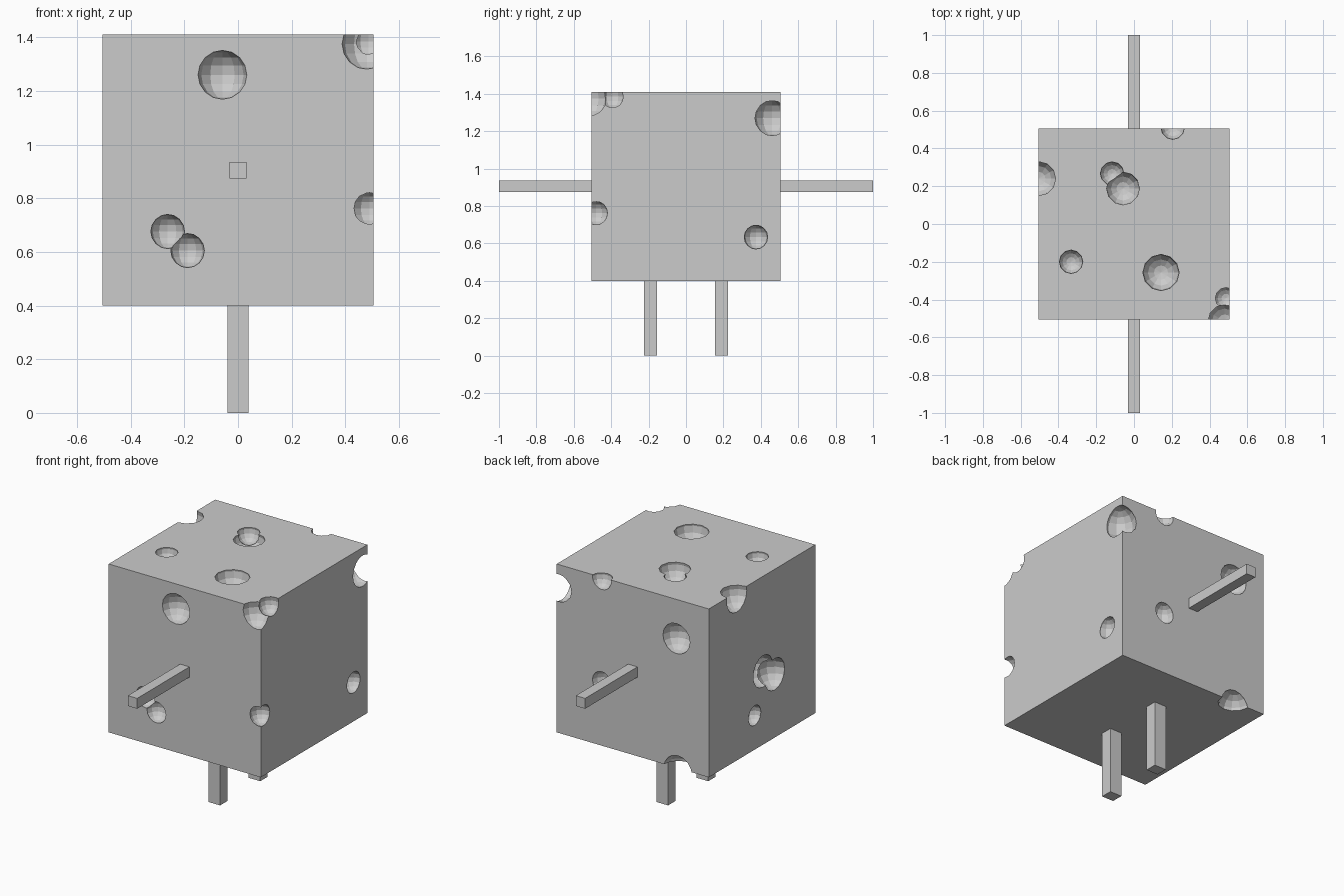
import bpy

if "Cube" in bpy.data.objects:
    bpy.data.objects.remove(bpy.data.objects["Cube"])

grey = bpy.data.materials.new("plain grey")
grey.diffuse_color = (0.6, 0.6, 0.6, 1)
grey.use_nodes = True
grey.node_tree.nodes["Principled BSDF"].inputs["Base Color"].default_value = grey.diffuse_color


def box(name, center, size):
    bpy.ops.mesh.primitive_cube_add(size=1, location=center)
    ob = bpy.context.object
    ob.name = name
    ob.scale = size
    bpy.ops.object.transform_apply(location=False, rotation=False, scale=True)
    ob.data.materials.append(grey)
    return ob


# Cube body
body = box("body", (0, 0, 0.905), (1.01, 1.01, 1.01))

# Round pits: x, y, z, radius
BIG, SMALL = 0.095, 0.064
pits = [
    # front
    (-0.058, -0.505, 1.26, 0.091), (-0.262, -0.5, 0.676, SMALL), (-0.188, -0.5, 0.605, SMALL),
    # right
    (0.49, 0.46, 1.27, BIG), (0.5, 0.374, 0.634, SMALL),
    (0.49, -0.48, 0.762, SMALL), (0.48, -0.515, 1.375, BIG), (0.487, -0.393, 1.385, 0.062),
    # top
    (-0.116, 0.267, 1.4, SMALL), (-0.058, 0.188, 1.395, 0.09),
    (-0.333, -0.2, 1.4, SMALL), (0.143, -0.257, 1.4, 0.098),
    # left
    (-0.505, 0.24, 1.385, BIG), (-0.5, -0.01, 0.84, BIG),
    (-0.5, -0.12, 0.78, BIG), (-0.5, 0.07, 0.605, 0.06),
    # back
    (0.205, 0.51, 1.4, SMALL), (-0.29, 0.5, 1.175, 0.091),
    (0.205, 0.5, 0.78, SMALL), (-0.3, 0.5, 0.38, BIG),
]
for x, y, z, r in pits:
    bpy.ops.mesh.primitive_uv_sphere_add(segments=12, ring_count=8, radius=r, location=(x, y, z))
    cutter = bpy.context.object
    cutter.data.materials.append(grey)
    bpy.context.view_layer.objects.active = body
    mod = body.modifiers.new("pit", 'BOOLEAN')
    mod.operation = 'DIFFERENCE'
    mod.solver = 'EXACT'
    mod.object = cutter
    bpy.ops.object.modifier_apply(modifier=mod.name)
    bpy.data.objects.remove(cutter)

# Square arms and legs
for side, s in (("front", -1), ("back", 1)):
    box(side + "_arm", (0, s * 0.7525, 0.905), (0.062, 0.495, 0.062))
    box(side + "_leg", (0, s * 0.19, 0.2), (0.078, 0.07, 0.4))
